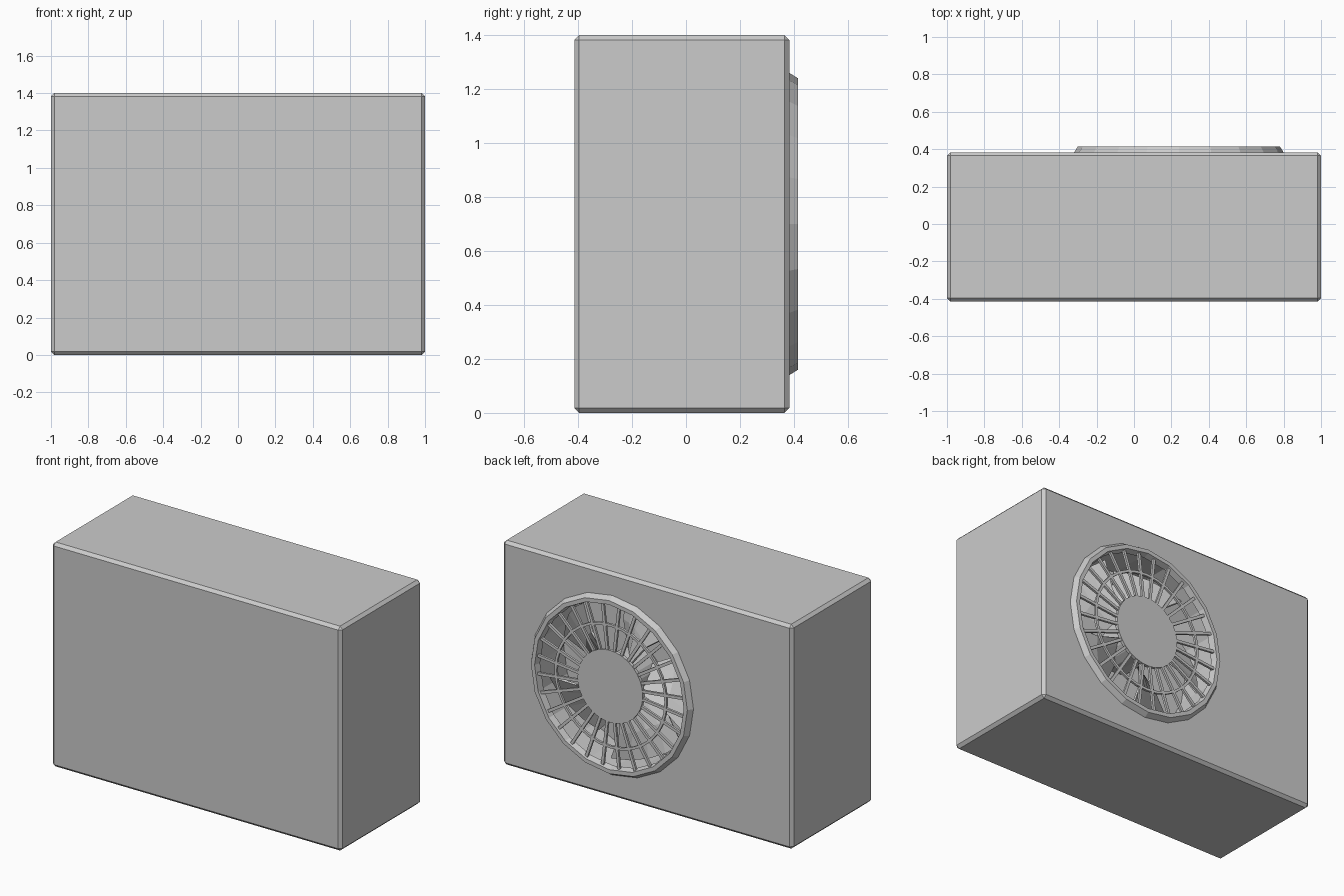
import bpy, bmesh, math
from mathutils import Vector

if "Cube" in bpy.data.objects:
    bpy.data.objects.remove(bpy.data.objects["Cube"])

CX, CZ, SIDES = 0.24, 0.70, 20


def make(name, verts, faces):
    me = bpy.data.meshes.new(name)
    me.from_pydata(verts, [], faces)
    bm = bmesh.new()
    bm.from_mesh(me)
    bmesh.ops.recalc_face_normals(bm, faces=bm.faces)
    bm.to_mesh(me)
    bm.free()
    ob = bpy.data.objects.new(name, me)
    bpy.context.collection.objects.link(ob)
    return ob


def polar(r, a, y):
    return (CX + r * math.cos(a), y, CZ + r * math.sin(a))


def lathe(name, profile, n, closed=True):
    # profile of (radius, y) spun around the fan axis
    m = len(profile)
    verts = [polar(r, 2 * math.pi * i / n, y) for i in range(n) for r, y in profile]
    faces = [(i * m + j, i * m + (j + 1) % m,
              (i + 1) % n * m + (j + 1) % m, (i + 1) % n * m + j)
             for i in range(n) for j in range(m if closed else m - 1)]
    if not closed:
        faces += [[i * m for i in range(n)], [i * m + m - 1 for i in range(n)]]
    return make(name, verts, faces)


# casing with chamfered edges
bpy.ops.mesh.primitive_cube_add(size=1, location=(0, -0.0155, 0.7))
case = bpy.context.object
case.name = "casing"
case.scale = (2, 0.797, 1.4)
bpy.ops.object.transform_apply(location=False, rotation=False, scale=True)
bev = case.modifiers.new("chamfer", 'BEVEL')
bev.width, bev.segments = 0.018, 1

# round fan opening
cutter = lathe("fan_opening_cutter", [(0.52, 0.12), (0.52, 0.6)], SIDES, False)
cutter.hide_render = True
cutter.hide_set(True)
cut = case.modifiers.new("opening", 'BOOLEAN')
cut.operation, cut.object, cut.solver = 'DIFFERENCE', cutter, 'EXACT'

# raised rim
lathe("fan_rim", [(0.56, 0.375), (0.56, 0.383), (0.54, 0.415), (0.515, 0.415), (0.505, 0.375)], SIDES)

# grille: centre disc, middle ring and spokes
lathe("grille_disc", [(0.225, 0.385), (0.225, 0.405)], 32, False)
lathe("grille_ring", [(0.372, 0.388), (0.388, 0.388), (0.388, 0.402), (0.372, 0.402)], 32)
SPOKES = 28
verts, faces = [], []
for i in range(SPOKES):
    a = 2 * math.pi * (i + 0.5) / SPOKES
    t = Vector((-math.sin(a), 0, math.cos(a))) * 0.009
    b = len(verts)
    for r in (0.21, 0.515):
        for s, y in ((-1, 0.388), (1, 0.388), (1, 0.402), (-1, 0.402)):
            verts.append(Vector(polar(r, a, y)) + t * s)
    faces += [(b + j, b + (j + 1) % 4, b + 4 + (j + 1) % 4, b + 4 + j) for j in range(4)]
    faces += [(b, b + 1, b + 2, b + 3), (b + 4, b + 5, b + 6, b + 7)]
make("grille_spokes", verts, faces)

# fan hub and pitched blades
lathe("fan_hub", [(0.15, 0.12), (0.15, 0.34)], SIDES, False)
BLADES, STEPS = 5, 5
verts, faces = [], []
for k in range(BLADES):
    b = len(verts)
    for i in range(STEPS):
        f = i / (STEPS - 1)
        for r, sweep in ((0.13, 0), (0.32, 0.08), (0.49, 0.2)):
            verts.append(polar(r, 2 * math.pi * k / BLADES + sweep + 0.85 * f, 0.17 + 0.15 * f))
    faces += [(b + i * 3 + j, b + i * 3 + j + 1, b + i * 3 + j + 4, b + i * 3 + j + 3)
              for i in range(STEPS - 1) for j in range(2)]
blades = make("fan_blades", verts, faces)
thick = blades.modifiers.new("thickness", 'SOLIDIFY')
thick.thickness = 0.012
